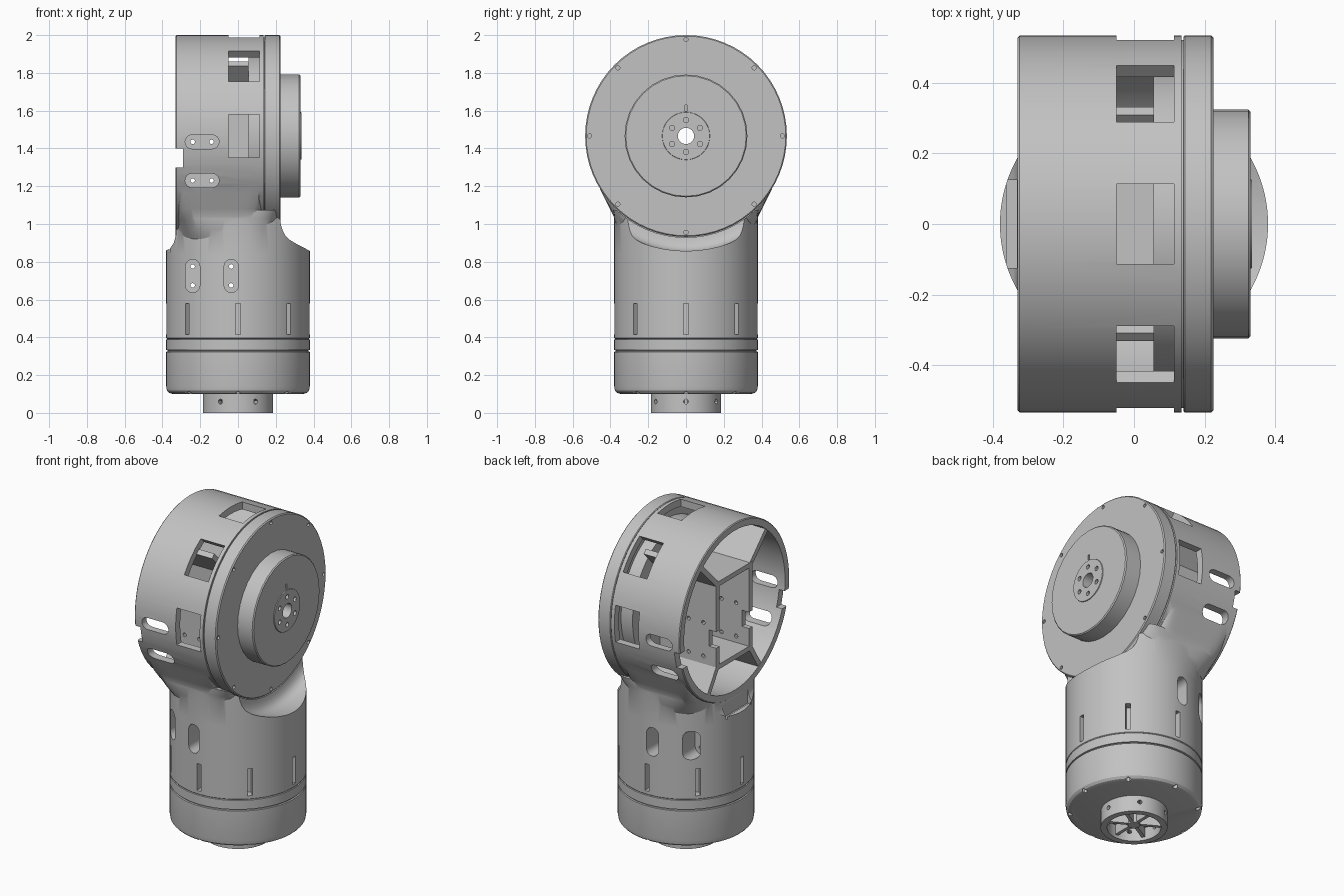
import bpy, bmesh
from math import pi, sin, cos, radians
from mathutils import Matrix, Vector

cube = bpy.data.objects.get("Cube")
if cube:
    bpy.data.objects.remove(cube)

metal = bpy.data.materials.new("satin grey")
metal.use_nodes = True
GREY = (0.54, 0.54, 0.54, 1)
metal.diffuse_color = GREY
metal.node_tree.nodes["Principled BSDF"].inputs["Base Color"].default_value = GREY

AXIS_Z = 1.466          # height of the drum axis
R_DRUM, R_COL = 0.534, 0.38
DRUM = Matrix.Translation((0, 0, AXIS_Z)) @ Matrix.Rotation(pi / 2, 4, 'Y')
UP = Matrix.Identity(4)


# ---------- helpers ----------
def loft(bm, rings):
    rows = [[bm.verts.new(p) for p in ring] for ring in rings]
    n = len(rows[0])
    for a, b in zip(rows, rows[1:]):
        for i in range(n):
            j = (i + 1) % n
            bm.faces.new((a[i], a[j], b[j], b[i]))
    bm.faces.new(rows[0][::-1])
    bm.faces.new(rows[-1])


def lathe(bm, profile, frame=UP, seg=64):
    loft(bm, [[frame @ Vector((r * cos(2 * pi * i / seg), r * sin(2 * pi * i / seg), h))
               for i in range(seg)] for r, h in profile])


def box(bm, lo, hi, frame=UP):
    lo, hi = Vector(lo), Vector(hi)
    m = frame @ Matrix.Translation((lo + hi) / 2) @ Matrix.Diagonal((*(hi - lo), 1))
    bmesh.ops.create_cube(bm, size=1, matrix=m)


def rod(bm, centre, direction, r, length, seg=12):
    q = Vector(direction).to_track_quat('Z', 'Y').to_matrix().to_4x4()
    bmesh.ops.create_cone(bm, cap_ends=True, segments=seg, radius1=r, radius2=r,
                          depth=length, matrix=Matrix.Translation(centre) @ q)


def slot(bm, x, z, half, r, vertical, y0, y1):
    pts = []
    for i in range(18):
        a = pi * (i if i < 9 else i - 1) / 8
        u = r * sin(a) + (half - r) * (1 if i < 9 else -1)
        v = r * cos(a)
        pts.append((x + v, z + u) if vertical else (x + u, z + v))
    loft(bm, [[(px, y, pz) for px, pz in pts] for y in (y0, y1)])


def part(name, build):
    bm = bmesh.new()
    build(bm)
    bmesh.ops.recalc_face_normals(bm, faces=bm.faces)
    me = bpy.data.meshes.new(name)
    bm.to_mesh(me)
    bm.free()
    me.materials.append(metal)
    ob = bpy.data.objects.new(name, me)
    bpy.context.collection.objects.link(ob)
    return ob


def combine(target, build, op='DIFFERENCE'):
    tool = part("cutter", build)
    tool.hide_render = True
    mod = target.modifiers.new("bool", 'BOOLEAN')
    mod.operation, mod.solver, mod.object = op, 'EXACT', tool
    bpy.context.view_layer.objects.active = target
    bpy.ops.object.modifier_apply(modifier=mod.name)
    bpy.data.objects.remove(tool)


def around(n, start=0):
    return [start + 2 * pi * i / n for i in range(n)]


# ---------- housing: column, neck and drum shell ----------
housing = part("housing", lambda bm: lathe(bm, [
    (R_COL - .004, .392), (R_COL, .396), (R_COL, .62), (R_COL, .84), (R_COL, 1.07)], seg=128))


def shoulder_cut(bm):
    pts = [(-.5, .86), (-.38, .86), (-.36, .87), (-.34, .9), (-.329, .94), (-.329, 1.2), (-.5, 1.2)]
    loft(bm, [[(x, y, z) for x, z in pts] for y in (-.5, .5)])


combine(housing, shoulder_cut)


def neck(bm, x0, x1, rows):
    rings = []
    for z, w, n in rows:
        ring = []
        for a in around(96, .01):
            c, s = cos(a), sin(a)
            k = (abs(c) ** n + abs(s) ** n) ** (-1 / n)
            ring.append(((x0 + x1) / 2 + (x1 - x0) / 2 * k * c, w * k * s, z))
        rings.append(ring)
    loft(bm, rings)


LOWER = [(.85, .31, 2), (.91, .35, 2.4), (.97, .372, 3.4), (1.03, .381, 6), (1.075, .386, 10)]
UPPER = [(.97, .36, 3), (1.03, .378, 6), (1.08, .402, 10), (1.16, .443, 16), (1.272, .495, 30), (1.4, .5, 30)]
combine(housing, lambda bm: neck(bm, -.328, .222, LOWER), 'UNION')
combine(housing, lambda bm: neck(bm, -.327, .134, UPPER), 'UNION')
combine(housing, lambda bm: lathe(bm, [(R_DRUM - .005, -.33), (R_DRUM, -.325), (R_DRUM, .135)], DRUM), 'UNION')
# bore of the drum, and the flared clearance around the output disk
combine(housing, lambda bm: lathe(bm, [(.49, -.5), (.49, .2)], DRUM))
combine(housing, lambda bm: lathe(bm, [(.537, .137), (.537, .223), (.56, .227), (.582, .236), (.6, .25),
                                       (.611, .275), (.613, .31), (.608, .4)], DRUM))


def drum_windows(bm):
    for a in range(-90, 91, 45):
        frame = Matrix.Translation((0, 0, AXIS_Z)) @ Matrix.Rotation(radians(a), 4, 'X')
        box(bm, (-.05, -.113, .42), (.113, .113, .7), frame)


def slots(bm):
    for s in (-1, 1):
        for z in (1.23, 1.435):
            slot(bm, -.19, z, .09, .037, False, s * .34, s * .7)
        for x in (-.24, -.036):
            slot(bm, x, .725, .088, .038, True, s * .2, s * .5)
        box(bm, (-.4, s * .53 - .15, 1.3), (-.292, s * .53 + .15, 1.4))
    for a in around(8):
        box(bm, (.33, -.014, .415), (.5, .014, .58), Matrix.Rotation(a, 4, 'Z'))


def screw_holes(bm):
    for x in (-.24, -.036):
        for z in (.675, .775):
            rod(bm, (x, 0, z), (0, 1, 0), .012, 1)


combine(housing, drum_windows)
combine(housing, slots)
combine(housing, screw_holes)
combine(housing, lambda bm: box(bm, (-.362, -.125, .85), (-.331, .125, 1)))

# ---------- lower cap with seam ring ----------
base = part("base_cap", lambda bm: lathe(bm, [
    (.345, .1), (.365, .106), (.376, .118), (R_COL, .14), (R_COL, .323), (.372, .325), (.372, .331),
    (R_COL, .333), (R_COL, .388), (.375, .39), (.375, .41)], seg=128))


def cap_notches(bm):
    for a in around(8):
        rod(bm, (.357 * cos(a), .357 * sin(a), .1), (0, 0, 1), .014, .05)


combine(base, cap_notches)

# ---------- output socket under the cap ----------
socket = part("bottom_socket", lambda bm: lathe(bm, [(.15, .08), (.15, 0), (.186, 0), (.186, .101)], seg=48))


def socket_holes(bm):
    for a in around(6):
        rod(bm, (.18 * cos(a), .18 * sin(a), .06), (cos(a), sin(a), 0), .013, .1)


combine(socket, socket_holes)


def spokes(bm):
    for a in around(6, pi / 6):
        box(bm, (.02, -.01, .02), (.155, .01, .085), Matrix.Rotation(a, 4, 'Z'))
    rod(bm, (0, 0, .05), (0, 0, 1), .035, .07, 24)


part("socket_spokes", spokes)

# ---------- output disk, hub and dial ----------
disk = part("output_disk", lambda bm: lathe(bm, [
    (.522, .133), (.522, .14), (.53, .14), (R_DRUM, .144), (R_DRUM, .219), (.528, .225)], DRUM))
hub = part("output_hub", lambda bm: lathe(bm, [(.325, .22), (.325, .324), (.319, .33)], DRUM, 32))
dial = part("hub_dial", lambda bm: lathe(bm, [(.127, .328), (.125, .335)], DRUM, 48))
motor = part("motor_body", lambda bm: lathe(bm, [(.44, .055), (.44, .139)], DRUM))


def rim_holes(bm):
    for a in around(8):
        rod(bm, (.225, .51 * sin(a), AXIS_Z + .51 * cos(a)), (1, 0, 0), .011, .04)


def hub_holes(bm):
    rod(bm, (0, 0, AXIS_Z), (1, 0, 0), .043, 1, 32)
    for a in around(6):
        rod(bm, (.33, .085 * sin(a), AXIS_Z + .085 * cos(a)), (1, 0, 0), .014, .06)
    box(bm, (.322, -.006, AXIS_Z + .132), (.35, .006, AXIS_Z + .163))


combine(disk, rim_holes)
for ob in (disk, hub, dial, motor):
    combine(ob, hub_holes)


# ---------- inside of the drum: square duct braced by corner ribs ----------
def duct_section(bm, y, z0, z1, x0, x1):
    box(bm, (x0, -y, AXIS_Z + z0), (x1, y, AXIS_Z + z1))


duct = part("inner_duct", lambda bm: duct_section(bm, .175, -.305, .235, -.328, .056))
combine(duct, lambda bm: duct_section(bm, .143, -.275, .205, -.4, .1))


def duct_cuts(bm):
    box(bm, (-.4, -.3, 1.3), (-.28, .3, 1.4))
    for x in (-.24, -.14):
        for z in (1.23, 1.435):
            rod(bm, (x, 0, z), (0, 1, 0), .012, .6)


combine(duct, duct_cuts)


def rib(bm, a, b):
    d = Vector((0, b[0] - a[0], b[1] - a[1]))
    side = Vector((0, -d.z, d.y)).normalized() * .016
    p, q = (Vector((0, c[0], c[1] + AXIS_Z)) for c in (a, b))
    loft(bm, [[v + Vector((x, 0, 0)) for v in (p + side, q + side, q - side, p - side)]
              for x in (-.327, .056)])


def corner_ribs(bm):
    for s in (-1, 1):
        rib(bm, (s * .16, .22), (s * .32, .382))
        rib(bm, (s * .16, -.29), (s * .25, -.432))


part("inner_corner_ribs", corner_ribs)

# ---------- smooth shading with crisp edges ----------
for ob in bpy.context.scene.objects:
    if ob.type == 'MESH' and metal.name in ob.data.materials:
        bpy.ops.object.select_all(action='DESELECT')
        ob.select_set(True)
        bpy.context.view_layer.objects.active = ob
        bpy.ops.object.shade_smooth_by_angle(angle=radians(30))
